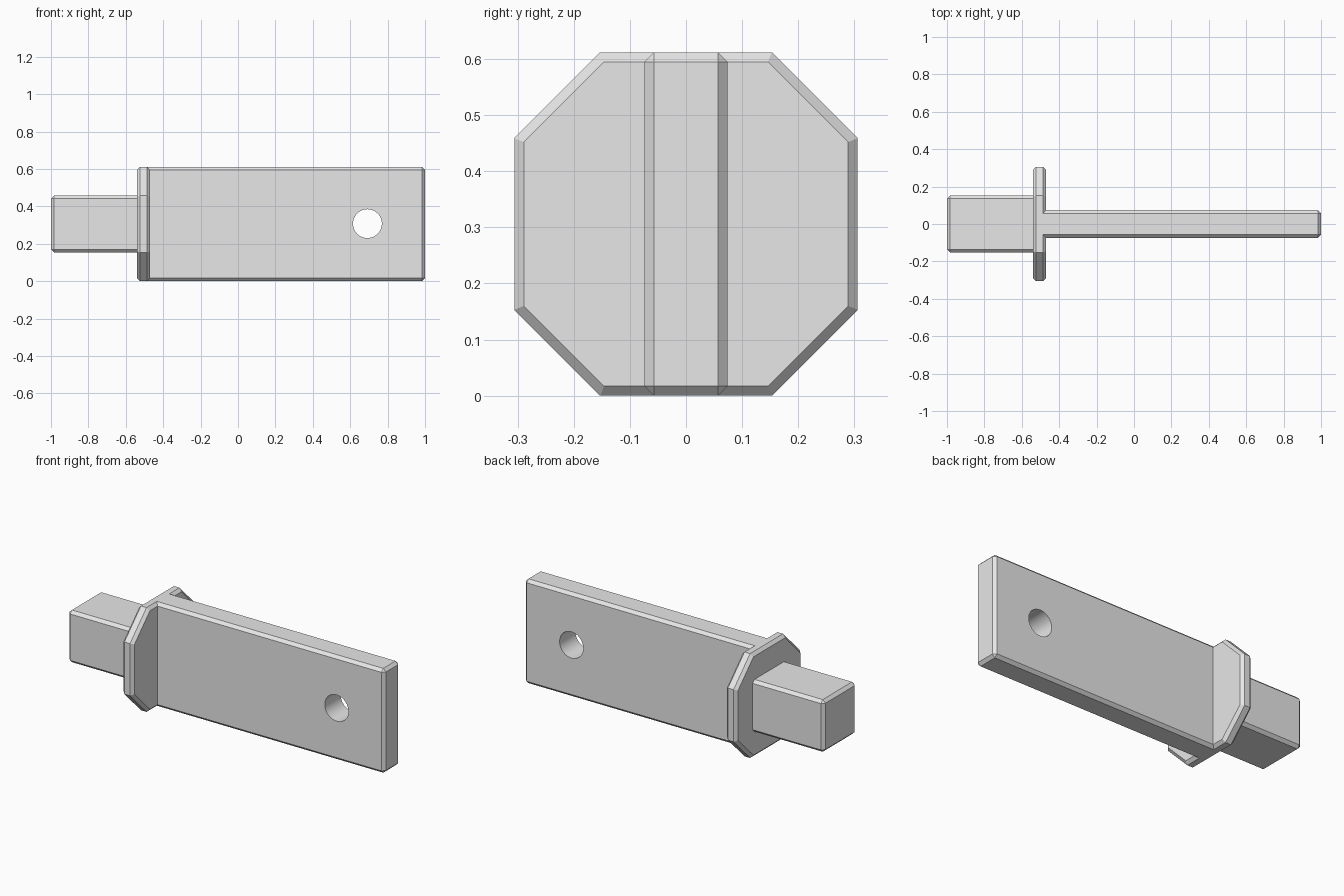
import bpy, bmesh
from math import radians

cube = bpy.data.objects.get("Cube")
if cube:
    bpy.data.objects.remove(cube, do_unlink=True)

CHAMFER = 0.017
MID_Z = 0.306

metal = bpy.data.materials.new("light_grey_metal")
metal.use_nodes = True
metal.diffuse_color = (0.8, 0.8, 0.8, 1)
metal.node_tree.nodes["Principled BSDF"].inputs["Base Color"].default_value = (0.8, 0.8, 0.8, 1)


def prism(name, outline, x0, x1):
    """Extrude a (y, z) outline along x and chamfer every edge."""
    bm = bmesh.new()
    face = bm.faces.new([bm.verts.new((x0, y, z + MID_Z)) for y, z in outline])
    ext = bmesh.ops.extrude_face_region(bm, geom=[face])["geom"]
    bmesh.ops.translate(bm, vec=(x1 - x0, 0, 0),
                        verts=[v for v in ext if isinstance(v, bmesh.types.BMVert)])
    bmesh.ops.recalc_face_normals(bm, faces=bm.faces)
    bmesh.ops.bevel(bm, geom=bm.edges[:], offset=CHAMFER, offset_type='OFFSET',
                    segments=1, affect='EDGES') if len(outline) == 4 else \
        bmesh.ops.bevel(bm, geom=[e for e in bm.edges
                                  if abs(e.verts[0].co.x - e.verts[1].co.x) < 1e-5],
                        offset=CHAMFER, offset_type='OFFSET', segments=1, affect='EDGES')
    mesh = bpy.data.meshes.new(name)
    bm.to_mesh(mesh)
    bm.free()
    mesh.materials.append(metal)
    obj = bpy.data.objects.new(name, mesh)
    bpy.context.collection.objects.link(obj)
    return obj


def rectangle(hy, hz):
    return [(-hy, -hz), (hy, -hz), (hy, hz), (-hy, hz)]


# Square stub, octagonal collar and flat blade
H, S = MID_Z, MID_Z / 2
octagon = [(-S, -H), (S, -H), (H, -S), (H, S), (S, H), (-S, H), (-H, S), (-H, -S)]
prism("square_stub", rectangle(S, S), -1, -0.51)
prism("octagonal_collar", octagon, -0.54, -0.47)
blade = prism("flat_blade", rectangle(0.074, H), -0.505, 1)

# Round hole through the blade
bpy.ops.mesh.primitive_cylinder_add(vertices=64, radius=0.077, depth=0.5,
                                    location=(0.692, 0, MID_Z + 0.002),
                                    rotation=(radians(90), 0, 0))
cutter = bpy.context.object
cutter.name = "hole_cutter"
cutter.data.materials.append(metal)
hole = blade.modifiers.new("hole", 'BOOLEAN')
hole.operation = 'DIFFERENCE'
hole.solver = 'EXACT'
hole.object = cutter

# Apply the cut, then shade the bore smoothly with sharp rims
bpy.ops.object.select_all(action='DESELECT')
blade.select_set(True)
bpy.context.view_layer.objects.active = blade
bpy.ops.object.modifier_apply(modifier=hole.name)
bpy.data.objects.remove(cutter, do_unlink=True)
bpy.ops.object.shade_smooth_by_angle(angle=radians(20))
